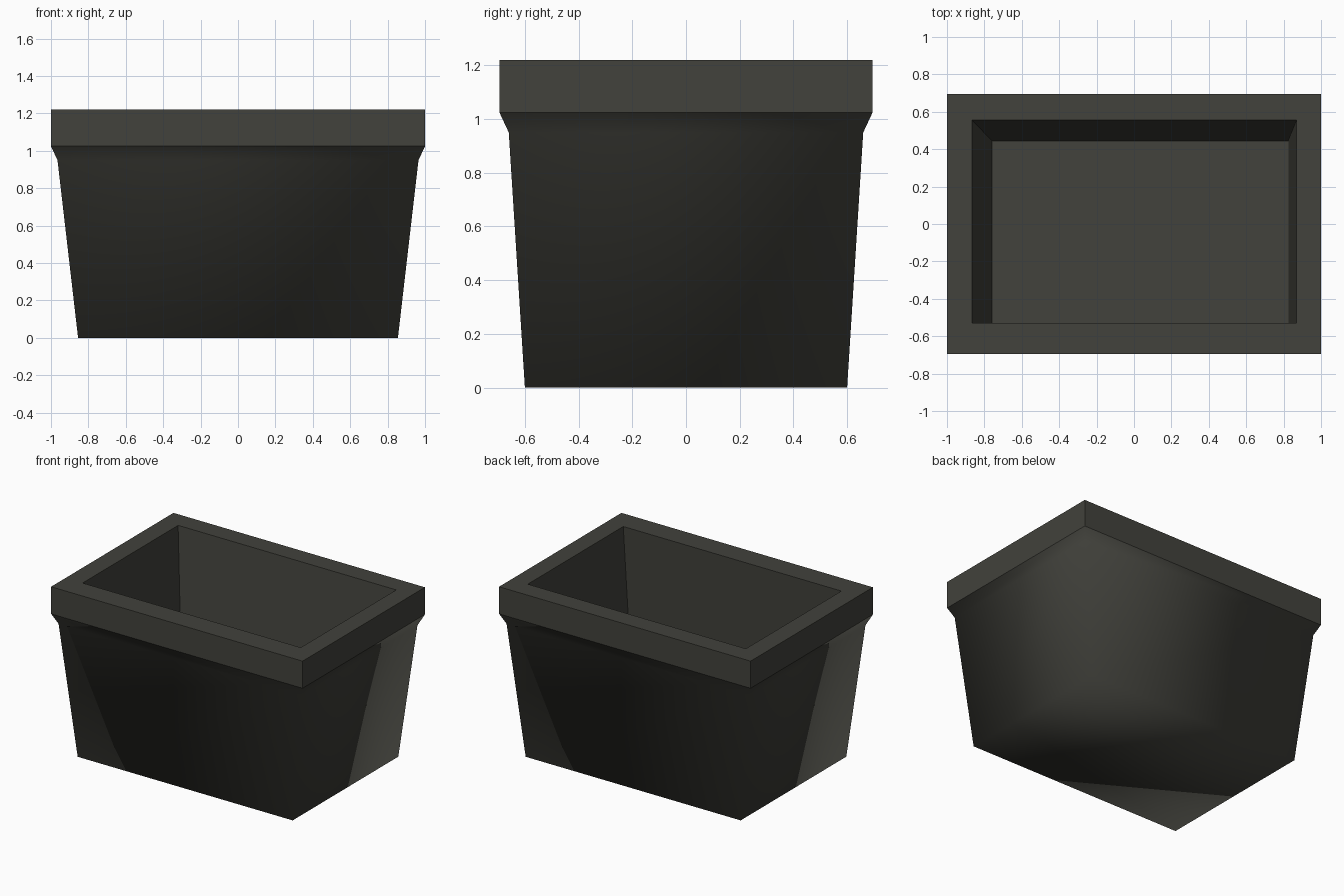
import bpy, bmesh

if "Cube" in bpy.data.objects:
    bpy.data.objects.remove(bpy.data.objects["Cube"])

mat = bpy.data.materials.new("dark olive grey")
mat.diffuse_color = (0.054, 0.054, 0.045, 1)
mat.use_nodes = True
mat.node_tree.nodes["Principled BSDF"].inputs["Base Color"].default_value = mat.diffuse_color


def ring(bm, x0, x1, y0, y1, z):
    return [bm.verts.new(p) for p in ((x0, y0, z), (x1, y0, z), (x1, y1, z), (x0, y1, z))]


def loft(name, rings, cap_first, cap_last, smooth):
    """Join rectangular rings (x0, x1, y0, y1, z) into a four-sided skin."""
    bm = bmesh.new()
    loops = [ring(bm, *r) for r in rings]
    for a, b in zip(loops, loops[1:]):
        for i in range(4):
            j = (i + 1) % 4
            bm.faces.new((a[i], a[j], b[j], b[i]))
    if cap_first:
        bm.faces.new(loops[0][::-1])
    if cap_last:
        bm.faces.new(loops[-1])
    for f in bm.faces:
        f.smooth = smooth
    mesh = bpy.data.meshes.new(name)
    bm.to_mesh(mesh)
    bm.free()
    mesh.materials.append(mat)
    ob = bpy.data.objects.new(name, mesh)
    bpy.context.collection.objects.link(ob)
    return ob


# Tapered outer shell with a flared neck and softly shaded corners
loft("planter_body", [
    (-0.855, 0.855, -0.6, 0.6, 0),
    (-0.965, 0.965, -0.66, 0.66, 0.95),
    (-1, 1, -0.695, 0.695, 1.025),
], True, False, True)

# Crisp rim band, top lip, and sloping hollow down to the floor
loft("rim_and_hollow", [
    (-1, 1, -0.695, 0.695, 1.025),
    (-1, 1, -0.695, 0.695, 1.22),
    (-0.865, 0.87, -0.53, 0.555, 1.22),
    (-0.76, 0.825, -0.555, 0.445, 0.2),
], False, True, False)
